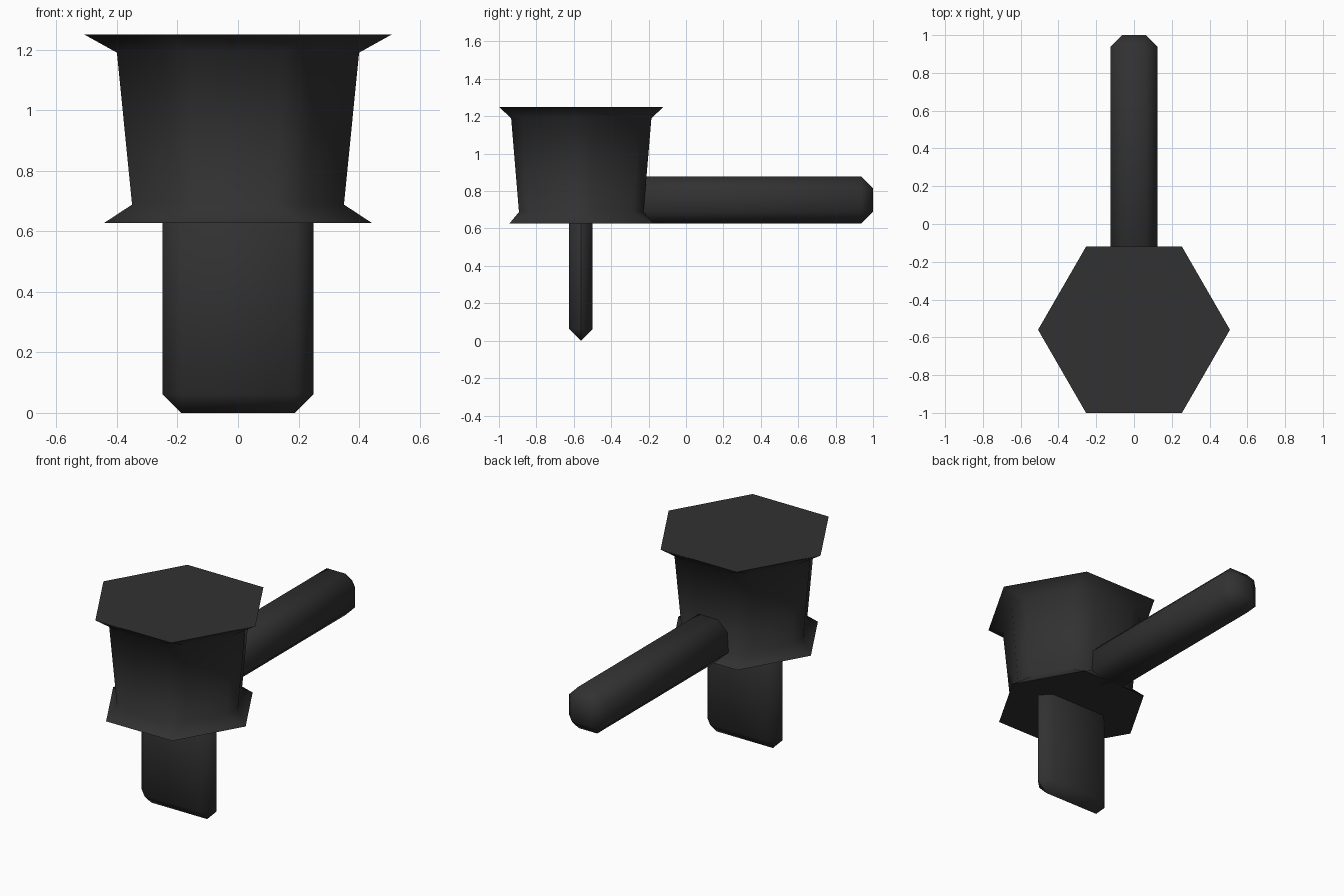
import bpy, bmesh, math

if "Cube" in bpy.data.objects:
    bpy.data.objects.remove(bpy.data.objects["Cube"])

mat = bpy.data.materials.new("charcoal_black")
mat.diffuse_color = (0.031, 0.031, 0.031, 1)
mat.use_nodes = True
mat.node_tree.nodes["Principled BSDF"].inputs["Base Color"].default_value = mat.diffuse_color


def finish(name, bm):
    bmesh.ops.recalc_face_normals(bm, faces=bm.faces[:])
    me = bpy.data.meshes.new(name)
    bm.to_mesh(me)
    bm.free()
    ob = bpy.data.objects.new(name, me)
    bpy.context.collection.objects.link(ob)
    me.materials.append(mat)
    bpy.ops.object.select_all(action='DESELECT')
    ob.select_set(True)
    bpy.context.view_layer.objects.active = ob
    bpy.ops.object.shade_smooth_by_angle(angle=math.radians(50))
    return ob


def chamfered_box(name, lo, hi, width):
    bm = bmesh.new()
    bmesh.ops.create_cube(bm, size=1)
    for v in bm.verts:
        v.co = [(a + b) / 2 + c * (b - a) for a, b, c in zip(lo, hi, v.co)]
    bmesh.ops.bevel(bm, geom=bm.edges[:], offset=width, offset_type='OFFSET',
                    segments=1, affect='EDGES', clamp_overlap=True)
    return finish(name, bm)


CY = -0.56  # head axis


def hex_ring(bm, r, z):
    return [bm.verts.new((r * math.cos(i * math.pi / 3),
                          CY + r * math.sin(i * math.pi / 3), z)) for i in range(6)]


def cut_ring(bm, apothem, corner, z):
    # hexagon with its corners cut flat: two points per corner
    half = (apothem / math.cos(math.pi / 6) - corner) * math.tan(math.pi / 3)
    ring = []
    for i in range(6):
        c, s = math.cos(i * math.pi / 3), math.sin(i * math.pi / 3)
        for h in (-half, half):
            ring.append(bm.verts.new((corner * c - h * s, CY + corner * s + h * c, z)))
    return ring


# Head: tapered hexagonal body with flared rims
bm = bmesh.new()
bottom = hex_ring(bm, 0.443, 0.627)
low = cut_ring(bm, 0.333, 0.35, 0.688)
high = cut_ring(bm, 0.375, 0.40, 1.19)
top = hex_ring(bm, 0.508, 1.25)
bm.faces.new(bottom)
bm.faces.new(top)
for i in range(12):
    j = (i + 1) % 12
    bm.faces.new((low[i], low[j], high[j], high[i]))
for rim, ring in ((bottom, low), (top, high)):
    for i in range(6):
        k = (i + 1) % 6
        bm.faces.new((rim[i], ring[2 * i], ring[2 * i + 1]))
        bm.faces.new((rim[i], rim[k], ring[2 * k], ring[2 * i + 1]))
finish("hexagonal_head", bm)

# Handle running back from the head
chamfered_box("handle", (-0.125, -0.3125, 0.627), (0.125, 1.0, 0.877), 0.0625)

# Flat blade under the head
chamfered_box("blade", (-0.25, -0.625, 0.0), (0.25, -0.5, 0.75), 0.0622)
